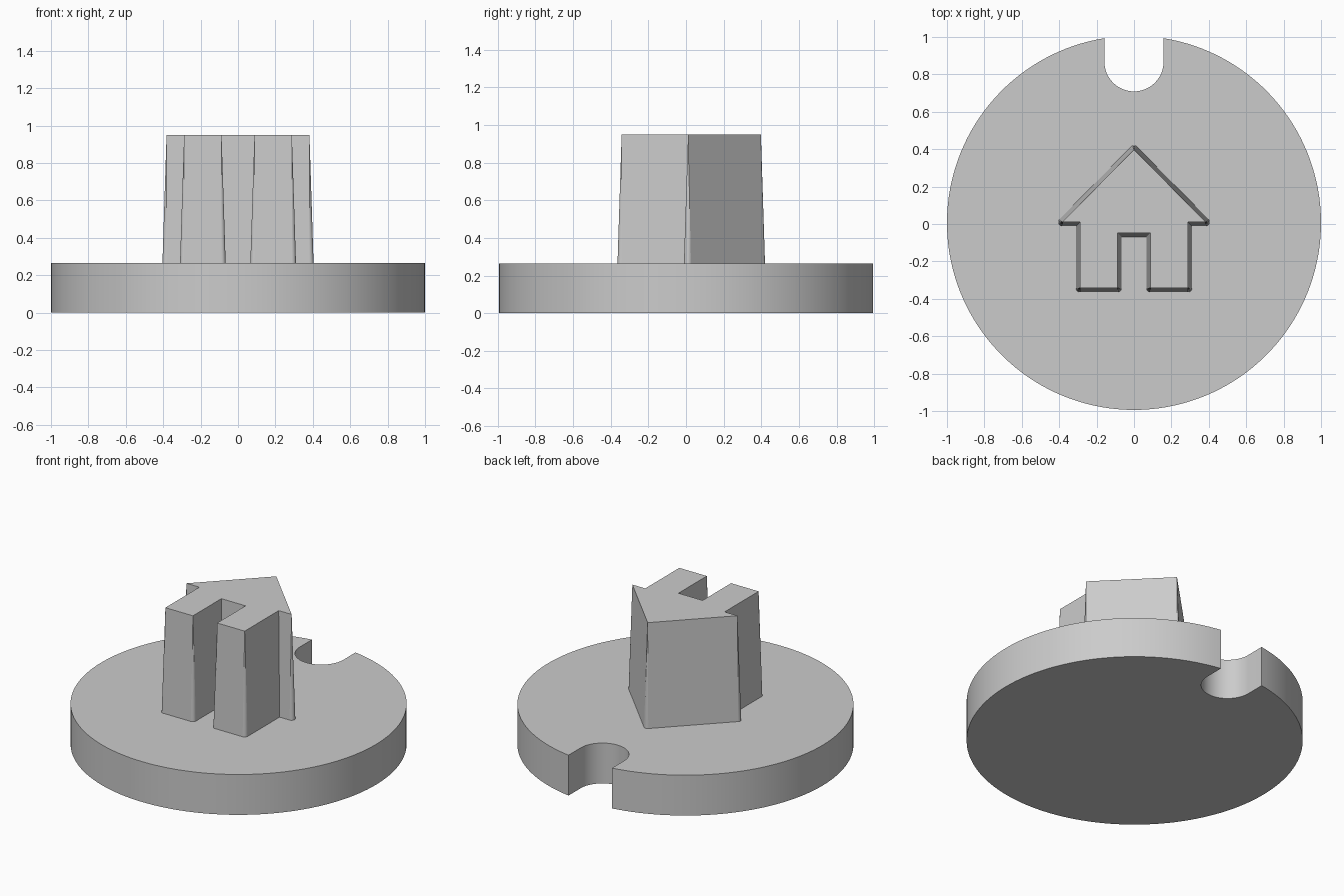
import bpy, bmesh, math
from mathutils import Vector

cube = bpy.data.objects.get("Cube")
if cube:
    bpy.data.objects.remove(cube, do_unlink=True)

DISC_TOP, HOUSE_TOP = 0.265, 0.95
DRAFT = 0.022          # how far the house flares out at its foot
SINK = 0.05            # how far the house is embedded in the disc

grey = bpy.data.materials.new("plain grey")
grey.use_nodes = True
colour = (0.6, 0.6, 0.6, 1)
grey.diffuse_color = colour
grey.node_tree.nodes["Principled BSDF"].inputs["Base Color"].default_value = colour


def make_object(name, bm):
    bmesh.ops.recalc_face_normals(bm, faces=bm.faces[:])
    mesh = bpy.data.meshes.new(name)
    bm.to_mesh(mesh)
    bm.free()
    mesh.materials.append(grey)
    obj = bpy.data.objects.new(name, mesh)
    bpy.context.collection.objects.link(obj)
    return obj


def arc(cx, cy, r, start, end, steps):
    angles = [start + (end - start) * i / steps for i in range(steps + 1)]
    return [(cx + r * math.cos(a), cy + r * math.sin(a)) for a in angles]


# Base disc with a round-ended notch at the back
notch_r, notch_y, disc_y = 0.158, 0.867, 0.006
edge = math.acos(notch_r)
outline = arc(0, disc_y, 1, math.pi - edge, 2 * math.pi + edge, 140)
outline += arc(0, notch_y, notch_r, 0, -math.pi, 32)
bm = bmesh.new()
base = bm.faces.new([bm.verts.new((x, y, 0)) for x, y in outline])
top = bmesh.ops.extrude_face_region(bm, geom=[base], use_keep_orig=True)
verts = [g for g in top["geom"] if isinstance(g, bmesh.types.BMVert)]
bmesh.ops.translate(bm, verts=verts, vec=(0, 0, DISC_TOP))
disc = make_object("base_disc", bm)
bpy.ops.object.select_all(action="DESELECT")
disc.select_set(True)
bpy.context.view_layer.objects.active = disc
bpy.ops.object.shade_smooth_by_angle(angle=math.radians(30))

# House outline at the top: left half, then mirrored
half = [(-0.382, 0.011), (-0.288, 0.011), (-0.288, -0.342),
        (-0.088, -0.342), (-0.088, -0.047)]
house = [(0, 0.398)] + half + [(-x, y) for x, y in reversed(half)]
house = [Vector(p) for p in house]


def foot_points(i):
    """Outline offset at one corner: rounded outside, mitred inside."""
    p, q, r = house[i - 1], house[i], house[(i + 1) % len(house)]
    a, b = (q - p).normalized(), (r - q).normalized()
    n1, n2 = Vector((a.y, -a.x)), Vector((b.y, -b.x))
    turn = math.atan2(a.x * b.y - a.y * b.x, a.dot(b))
    if turn < 0:
        return [q + (n1 + n2) * DRAFT / (1 + n1.dot(n2))]
    start = math.atan2(n1.y, n1.x)
    steps = math.ceil(turn / math.radians(15))
    return [Vector(p) for p in arc(q.x, q.y, DRAFT, start, start + turn, steps)]


# House post: flat walls, with smooth cone-shaped corners
bm = bmesh.new()
top_ring = [bm.verts.new((p.x, p.y, HOUSE_TOP)) for p in house]
corners = [[bm.verts.new((p.x, p.y, DISC_TOP)) for p in foot_points(i)]
           for i in range(len(house))]
bm.faces.new(top_ring)
for i, corner in enumerate(corners):
    j = (i + 1) % len(corners)
    for a, b in zip(corner, corner[1:]):
        bm.faces.new((top_ring[i], a, b)).smooth = True
    bm.faces.new((top_ring[i], corner[-1], corners[j][0], top_ring[j]))

# Embedded root of the post
foot = [v for corner in corners for v in corner]
root = [bm.verts.new((v.co.x, v.co.y, DISC_TOP - SINK)) for v in foot]
for i in range(len(foot)):
    j = (i + 1) % len(foot)
    bm.faces.new((foot[i], root[i], root[j], foot[j]))
bm.faces.new(root[::-1])
make_object("house_post", bm)
